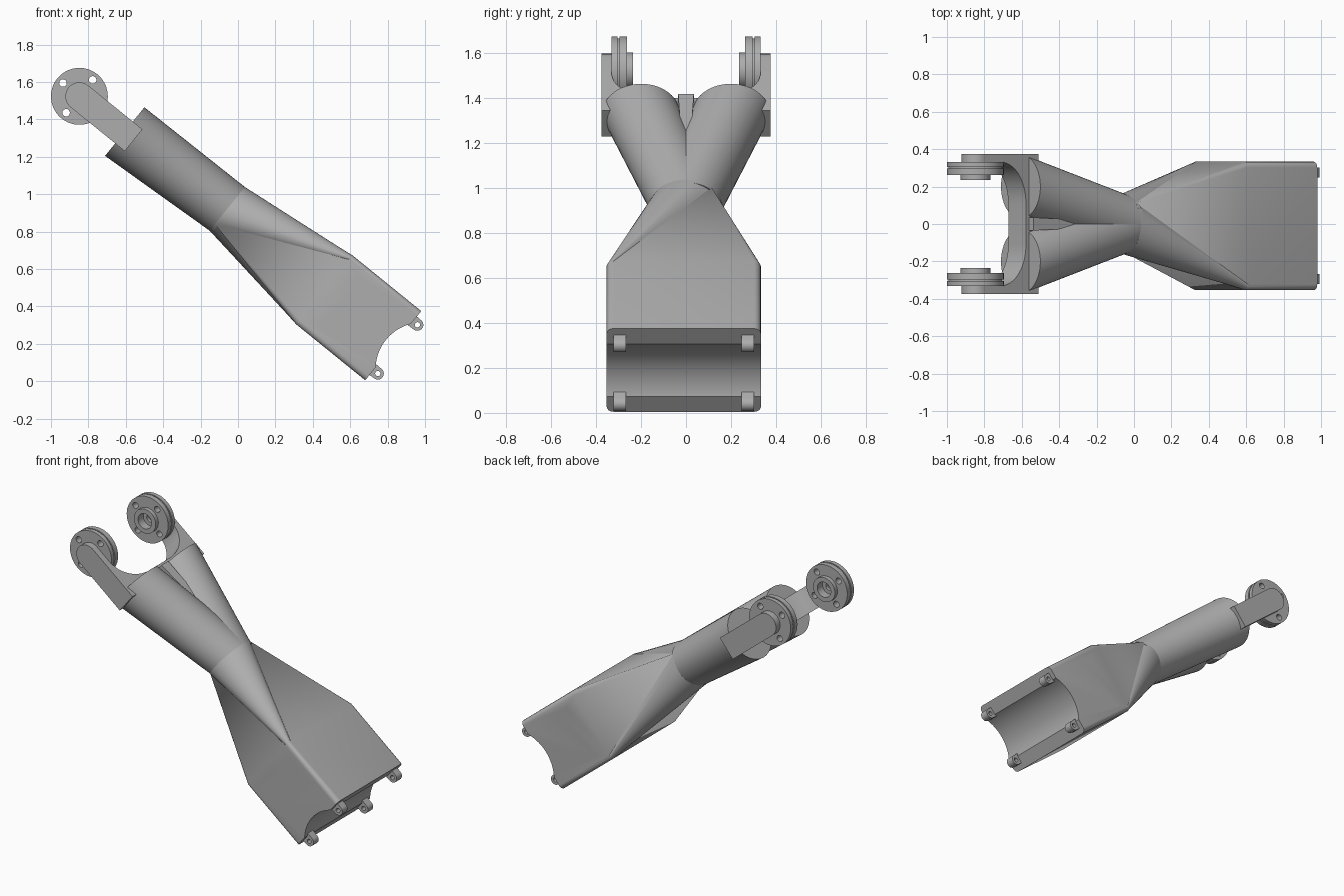
import bpy, bmesh, math
from mathutils import Matrix, Vector

if "Cube" in bpy.data.objects:
    bpy.data.objects.remove(bpy.data.objects["Cube"])

# One grey material
grey = bpy.data.materials.new("plain_grey")
grey.use_nodes = True
GREY = (0.42, 0.42, 0.42, 1)
grey.diffuse_color = GREY
grey.node_tree.nodes["Principled BSDF"].inputs["Base Color"].default_value = GREY

# Local frame: s along the limb, y across, t through its depth
TILT = math.radians(39)
C, S = math.cos(TILT), math.sin(TILT)
FRAME = Matrix(((-C, 0, S, 0.83), (0, 1, 0, 0), (S, 0, C, 0.19), (0, 0, 0, 1)))
BOX_LEN, NECK_S, END_S, MID_Y = 0.476, 1.15, 1.836, -0.01
HUB_S, HUB_T = 2.143, -0.02


def finish(name, bm):
    bmesh.ops.remove_doubles(bm, verts=bm.verts, dist=0.0002)
    bm.transform(FRAME)
    bmesh.ops.recalc_face_normals(bm, faces=bm.faces)
    mesh = bpy.data.meshes.new(name)
    bm.to_mesh(mesh)
    bm.free()
    mesh.materials.append(grey)
    obj = bpy.data.objects.new(name, mesh)
    bpy.context.collection.objects.link(obj)
    return obj


def loft(name, rings):
    """Skin a row of equal rings and cap both ends."""
    bm = bmesh.new()
    rows = [[bm.verts.new(p) for p in ring] for ring in rings]
    n = len(rows[0])
    for a, b in zip(rows, rows[1:]):
        for i in range(n):
            j = (i + 1) % n
            bm.faces.new((a[i], a[j], b[j], b[i]))
    bm.faces.new(rows[0])
    bm.faces.new(rows[-1])
    return finish(name, bm)


def circle(s, y, t, ry, rt, n=48):
    return [(s, y + ry * math.cos(k * math.tau / n), t + rt * math.sin(k * math.tau / n))
            for k in range(n)]


def disc_ring(s, t, y, r, n=48):
    return [(s + r * math.cos(k * math.tau / n), y, t + r * math.sin(k * math.tau / n))
            for k in range(n)]


def pin(name, s, t, y0, y1, r, n=24):
    return loft(name, [disc_ring(s, t, y, r, n) for y in (y0, y1)])


def prism(name, outline, y0, y1):
    """Extrude an (s, t) outline across y."""
    return loft(name, [[(s, y, t) for s, t in outline] for y in (y0, y1)])


def cut(obj, cutters):
    for cutter in cutters:
        mod = obj.modifiers.new("cut", "BOOLEAN")
        mod.operation, mod.solver, mod.object = "DIFFERENCE", "EXACT", cutter
        with bpy.context.temp_override(object=obj, active_object=obj):
            bpy.ops.object.modifier_apply(modifier=mod.name)
    for cutter in cutters:
        bpy.data.objects.remove(cutter)


def smooth(obj):
    bpy.ops.object.select_all(action="DESELECT")
    obj.select_set(True)
    bpy.context.view_layer.objects.active = obj
    bpy.ops.object.shade_smooth_by_angle(angle=math.radians(28))


# Rounded box section; two opposite corners fan out over half the neck each
def section():
    pairs = []
    for k, (cy, ct, steps) in enumerate(((1, 1, 4), (-1, 1, 28), (-1, -1, 4), (1, -1, 28))):
        for i in range(steps + 1):
            f = i / steps
            corner = math.radians(90 * (k + f))
            fan = f if steps > 4 else 0
            neck = math.radians(45 + 180 * ((k + 1) // 2 - (k % 2)) + 180 * fan)
            pairs.append((cy, ct, corner, neck))
    return pairs


def box_ring(s, inset=0, r=0.03):
    hy, ht = 0.343 - inset - r, 0.238 - inset - r
    return [(s, MID_Y + cy * hy + r * math.cos(a), ct * ht + r * math.sin(a))
            for cy, ct, a, _ in section()]


neck_ring = [(NECK_S, 0.16 * math.cos(n), 0.01 + 0.15 * math.sin(n)) for *_, n in section()]
housing = loft("housing", [box_ring(0), box_ring(BOX_LEN), neck_ring])

# Hollow out the housing, scallop its sides and drill the screw holes
cutters = [loft("pocket", [box_ring(-0.1, 0.024, 0.015), box_ring(0.45, 0.024, 0.015)]),
           pin("scallop", -0.2, 0, -0.5, 0.5, 0.25, 64)]
for s in (0.306, 0.367):
    for t in (-0.165, 0.165):
        cutters.append(pin("screw_hole", s, t, -0.5, 0.5, 0.014))
cut(housing, cutters)
smooth(housing)

# Hinge tabs inside the open end
for side, word in ((1, "left"), (-1, "right")):
    for level, place in ((1, "upper"), (-1, "lower")):
        s0, t0, r = -0.03, level * 0.168, 0.032
        arc = [(s0 + r * math.cos(a), t0 + r * math.sin(a))
               for a in (math.radians(90 + 15 * k) for k in range(13))]
        outline = arc + [(0.03, t0 - 0.034), (0.11, t0 - 0.045), (0.11, t0 + 0.045), (0.03, t0 + 0.034)]
        y = MID_Y + side * 0.285
        tab = prism(f"{word}_{place}_tab", outline, y - 0.027, y + 0.027)
        cut(tab, [pin("tab_hole", s0, t0, y - 0.1, y + 0.1, 0.014)])
        smooth(tab)
        y = MID_Y + side * 0.30
        prism(f"{word}_{place}_tab_root", [(0.03, t0 - 0.045), (0.11, t0 - 0.045),
              (0.11, t0 + 0.045), (0.03, t0 + 0.045)], y - 0.025, y + 0.025)

# Forked upper limb: two lobes spreading from the neck, joined by a web
for side, word in ((1, "left"), (-1, "right")):
    lobe = loft(f"{word}_lobe", [circle(NECK_S - 0.02, 0, 0.01, 0.16, 0.15),
                                 circle(NECK_S, 0, 0.01, 0.16, 0.15),
                                 circle(END_S, side * 0.2, -0.014, 0.172, 0.167)])
    smooth(lobe)


def web_ring(s, hy, ht):
    return [(s, y * hy, -0.01 + t * ht) for y, t in ((1, 1), (-1, 1), (-1, -1), (1, -1))]


loft("centre_web", [web_ring(1.3, 0.012, 0.13), web_ring(END_S, 0.035, 0.105)])

# Fork bracket: flat arms with a rounded inner fillet, hub discs at the tips
for side, word in ((1, "left"), (-1, "right")):
    inner = []
    for k in range(13):
        a = math.radians(90 * k / 12)
        inner.append((END_S + 0.02 + 0.17 * (1 - math.sin(a)), 0.33 - 0.22 * (1 - math.cos(a))))
    inner.reverse()
    inner = [(s, y) for s, y in inner][::-1]
    profile = [(1.77, 0), (1.77, 0.375), (END_S + 0.2, 0.375), (END_S + 0.2, 0.33)]
    profile += inner + [(END_S + 0.02, 0)]
    fillet = loft(f"{word}_fork_root", [[(s, side * y, HUB_T + t) for s, y in profile]
                                        for t in (-0.075, 0.075)])
    smooth(fillet)
    tip = [(HUB_S + 0.075 * math.cos(a), HUB_T + 0.075 * math.sin(a))
           for a in (math.radians(-90 + 10 * k) for k in range(19))]
    arm = prism(f"{word}_fork_arm", tip + [(2.0, HUB_T + 0.075), (2.0, HUB_T - 0.075)],
                side * 0.328, side * 0.375)
    smooth(arm)

    lathe = ((0.332, 0.152), (0.304, 0.152), (0.304, 0.143), (0.296, 0.143), (0.296, 0.152),
             (0.262, 0.152), (0.262, 0.08), (0.235, 0.08))
    hub = loft(f"{word}_hub", [disc_ring(HUB_S, HUB_T, side * y, r) for y, r in lathe])
    holes = [pin("bore", HUB_S, HUB_T, side * 0.2, side * 0.29, 0.05),
             pin("centre_hole", HUB_S, HUB_T, side * 0.2, side * 0.31, 0.025)]
    for k in range(4):
        a = k * math.pi / 2
        holes.append(pin("bolt_hole", HUB_S + 0.113 * math.cos(a), HUB_T + 0.113 * math.sin(a),
                         side * 0.2, side * 0.345, 0.02))
    cut(hub, holes)
    smooth(hub)
